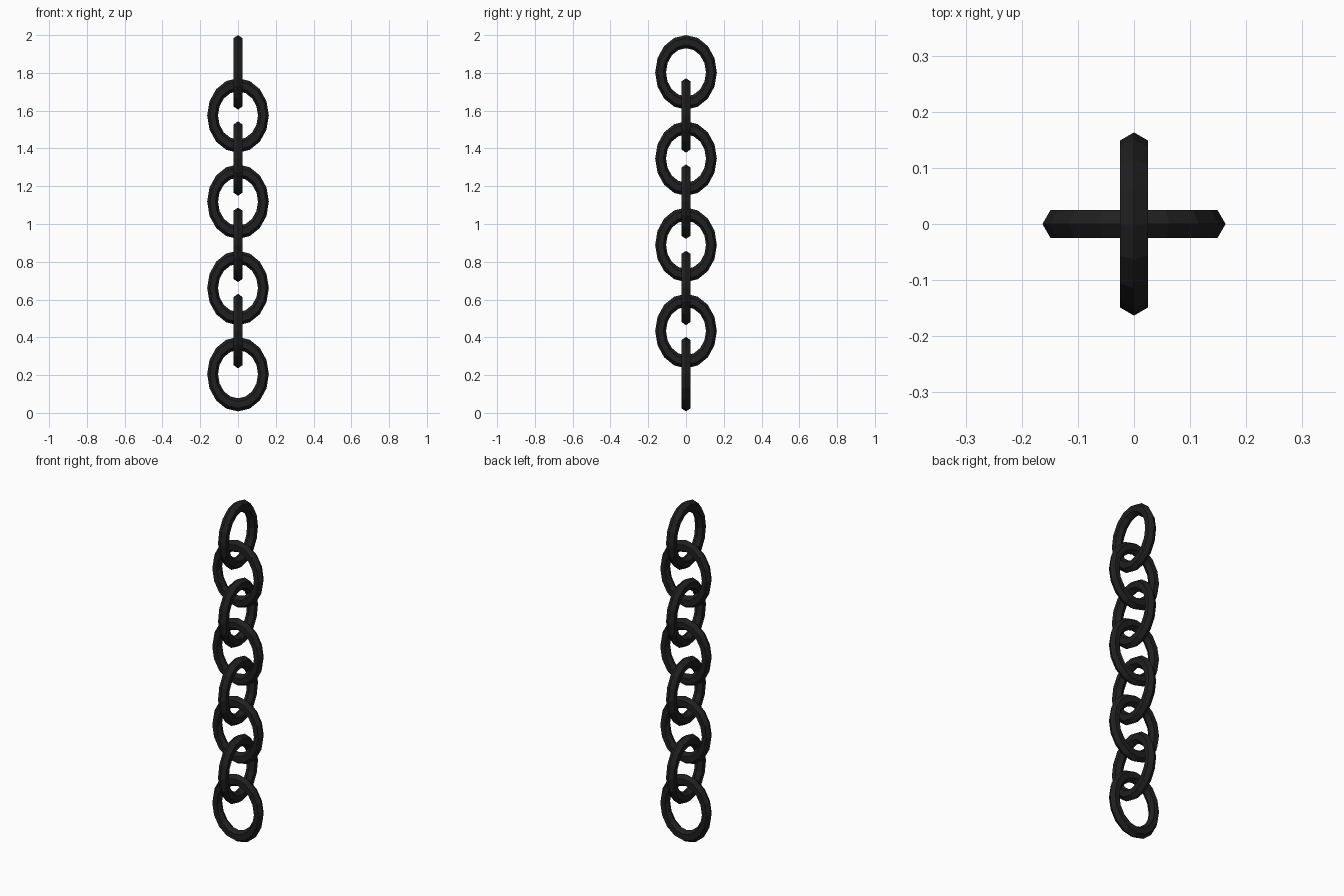
import bpy, math
from mathutils import Matrix

if "Cube" in bpy.data.objects:
    bpy.data.objects.remove(bpy.data.objects["Cube"])

iron = bpy.data.materials.new("black iron")
iron.diffuse_color = (0.014, 0.014, 0.014, 1)
iron.use_nodes = True
iron.node_tree.nodes["Principled BSDF"].inputs["Base Color"].default_value = iron.diffuse_color

LINKS = 8
HALF_HEIGHT = 0.197
SPACING = 0.2283
TOP = 2.0


def chain_link(index):
    """Low-poly hexagonal-section ring, stretched upright, alternate ones turned 90 degrees."""
    bpy.ops.mesh.primitive_torus_add(major_segments=16, minor_segments=6,
                                     major_radius=0.1345, minor_radius=0.0287)
    link = bpy.context.object
    link.name = f"chain_link_{index + 1}"
    z = TOP - HALF_HEIGHT - index * SPACING
    turn = math.pi / 2 if index % 2 == 0 else 0
    stretch = HALF_HEIGHT / 0.1632
    link.data.transform(Matrix.Translation((0, 0, z))
                        @ Matrix.Rotation(turn, 4, 'Z')
                        @ Matrix.Diagonal((1, 1, stretch, 1))
                        @ Matrix.Rotation(math.pi / 2, 4, 'X'))
    link.data.materials.append(iron)
    for face in link.data.polygons:
        face.use_smooth = False


for i in range(LINKS):
    chain_link(i)
